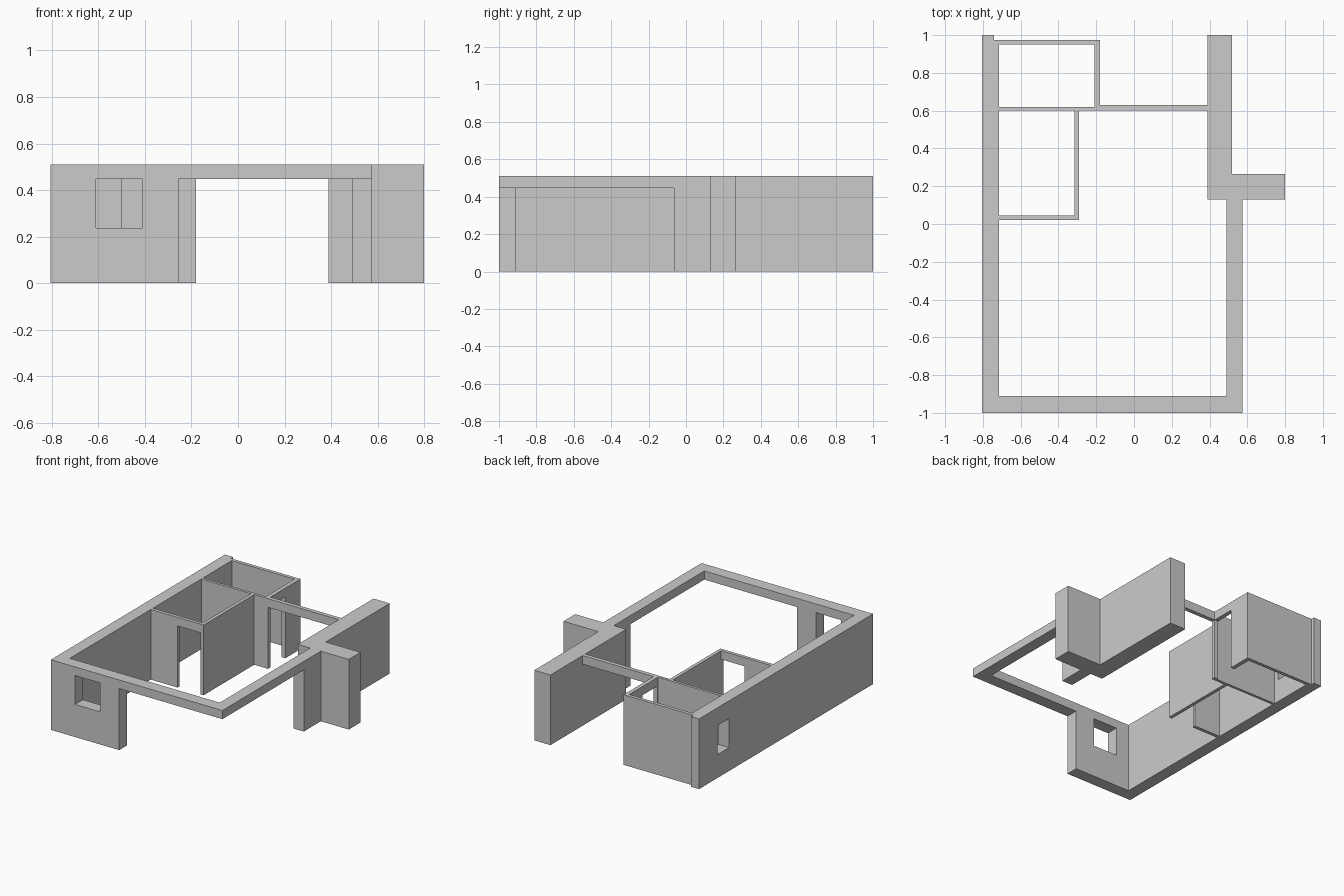
import bpy
import bmesh

cube = bpy.data.objects.get("Cube")
if cube:
    bpy.data.objects.remove(cube, do_unlink=True)

TOP = 0.51    # wall height
HEAD = 0.447  # underside of lintels

plaster = bpy.data.materials.new("grey plaster")
plaster.use_nodes = True
GREY = (0.6, 0.6, 0.6, 1)
plaster.diffuse_color = GREY
plaster.node_tree.nodes["Principled BSDF"].inputs["Base Color"].default_value = GREY


def prism(name, plan, z0, z1):
    """Extrude a closed plan outline from z0 to z1."""
    bm = bmesh.new()
    face = bm.faces.new([bm.verts.new((x, y, z0)) for x, y in plan])
    ext = bmesh.ops.extrude_face_region(bm, geom=[face])
    verts = [g for g in ext["geom"] if isinstance(g, bmesh.types.BMVert)]
    bmesh.ops.translate(bm, verts=verts, vec=(0, 0, z1 - z0))
    bmesh.ops.recalc_face_normals(bm, faces=bm.faces)
    mesh = bpy.data.meshes.new(name)
    bm.to_mesh(mesh)
    bm.free()
    mesh.materials.append(plaster)
    obj = bpy.data.objects.new(name, mesh)
    bpy.context.collection.objects.link(obj)
    return obj


def cut(wall, name, x0, x1, y0, y1, z0=-0.1, z1=HEAD):
    """Cut a box-shaped opening through a wall, then drop the cutter."""
    box = prism(name, [(x0, y0), (x1, y0), (x1, y1), (x0, y1)], z0, z1)
    box.hide_render = True
    mod = wall.modifiers.new(name, "BOOLEAN")
    mod.operation = "DIFFERENCE"
    mod.solver = "EXACT"
    mod.object = box
    bpy.context.view_layer.objects.active = wall
    bpy.ops.object.modifier_apply(modifier=name)
    bpy.data.objects.remove(box, do_unlink=True)


# Thick outer walls with the side wing
outer = prism("outer_walls", [
    (-0.805, 1), (-0.805, -1), (0.575, -1), (0.575, 0.13),
    (0.8, 0.13), (0.8, 0.265), (0.52, 0.265), (0.52, 1),
    (0.39, 1), (0.39, 0.13), (0.49, 0.13), (0.49, -0.91),
    (-0.715, -0.91), (-0.715, 0.975), (-0.74, 0.975), (-0.74, 1)], 0, TOP)
cut(outer, "corner_opening", -0.255, 0.7, -1.1, -0.065)
cut(outer, "front_window", -0.61, -0.41, -1.1, -0.85, 0.237, HEAD)
cut(outer, "side_window", -0.9, -0.68, 0.655, 0.785, 0.17, 0.38)

# Thin walls of the middle room
middle = prism("middle_room_walls", [
    (-0.715, 0.02), (-0.29, 0.02), (-0.29, 0.6),
    (-0.315, 0.6), (-0.315, 0.045), (-0.715, 0.045)], 0, TOP)
cut(middle, "middle_door", -0.5, -0.315, -0.05, 0.1)

# Thin walls of the back room and the passage lintel
back = prism("back_room_walls", [
    (-0.715, 0.6), (0.39, 0.6), (0.39, 0.63), (-0.18, 0.63),
    (-0.18, 0.975), (-0.715, 0.975), (-0.715, 0.95),
    (-0.21, 0.95), (-0.21, 0.62), (-0.715, 0.62)], 0, TOP)
cut(back, "passage_opening", -0.18, 0.5, 0.5, 0.7)
cut(back, "back_door", -0.25, -0.1, 0.63, 0.8)
